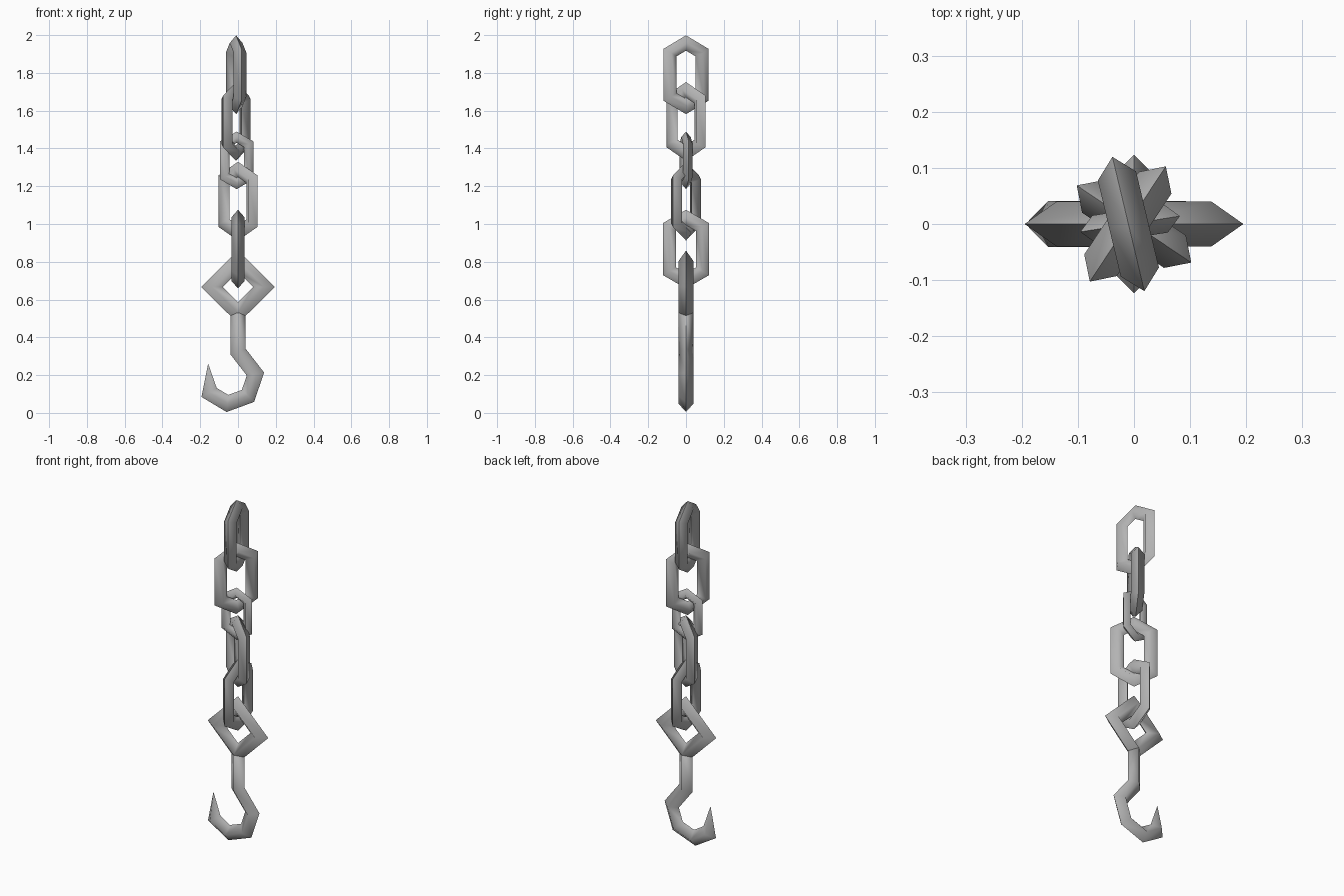
import bpy, bmesh, math
from mathutils import Vector

cube = bpy.data.objects.get("Cube")
if cube:
    bpy.data.objects.remove(cube, do_unlink=True)

# Single plain metal colour
metal = bpy.data.materials.new("grey_metal")
GREY = (0.45, 0.45, 0.45, 1)
metal.use_nodes = True
metal.diffuse_color = GREY
bsdf = next(n for n in metal.node_tree.nodes if n.type == "BSDF_PRINCIPLED")
bsdf.inputs["Base Color"].default_value = GREY


def diamond_tube(name, path, radius, closed=True):
    """Sweep a diamond section along an x-z path with mitred corners.
    An open path ends in a sharp point."""
    pts = [Vector((x, 0, z)) for x, z in path]
    count = len(pts)
    depth = Vector((0, 1, 0))
    bm = bmesh.new()
    rings = []
    for i, p in enumerate(pts):
        before = pts[i - 1] if closed or i > 0 else None
        after = pts[(i + 1) % count] if closed or i < count - 1 else None
        if after is None:
            rings.append([bm.verts.new(p)] * 4)
            continue
        d_out = (after - p).normalized()
        d_in = (p - before).normalized() if before is not None else d_out
        tangent = (d_in + d_out).normalized()
        side = tangent.cross(depth) * (radius / tangent.dot(d_out))
        offsets = (side, depth * radius, -side, -depth * radius)
        rings.append([bm.verts.new(p + o) for o in offsets])

    for i in range(count if closed else count - 1):
        a, b = rings[i], rings[(i + 1) % count]
        for k in range(4):
            j = (k + 1) % 4
            corners = list(dict.fromkeys((a[k], a[j], b[j], b[k])))
            bm.faces.new(corners)
        # Crisp ridges along the inner and outer rims
        for k in (0, 2):
            edge = bm.edges.get((a[k], b[k]))
            edge.smooth = False
    if not closed:
        bm.faces.new(rings[0])
    bmesh.ops.recalc_face_normals(bm, faces=bm.faces)
    for f in bm.faces:
        f.smooth = True

    mesh = bpy.data.meshes.new(name)
    bm.to_mesh(mesh)
    bm.free()
    mesh.materials.append(metal)
    obj = bpy.data.objects.new(name, mesh)
    bpy.context.collection.objects.link(obj)
    return obj


def chain_link(name, x, z, angle, size=1.0):
    """Elongated six-sided link turned about the vertical axis."""
    half = [(0, 0.168), (0.088, 0.117), (0.088, -0.117)]
    path = half + [(-u, -v) for u, v in half]
    path = [(u * size, v * size) for u, v in path]
    obj = diamond_tube(name, path, 0.035 * size)
    obj.location = (x, 0, z)
    obj.rotation_euler.z = math.radians(angle)


# Chain, from the top down
chain_link("chain_link_1", -0.01, 1.79, 103.4)
chain_link("chain_link_2", -0.011, 1.543, 56.6)
chain_link("chain_link_3", -0.007, 1.337, 9, 0.73)
chain_link("chain_link_4", 0, 1.121, -34)
chain_link("chain_link_5", 0, 0.867, 90)

# Square eye carrying the hook
diamond_tube("hook_eye", [(0, 0.803), (0.138, 0.667), (0, 0.53), (-0.138, 0.667)], 0.04)

# Shank, bend and pointed tip
hook_path = [(0, 0.53), (0, 0.325), (0.092, 0.206), (0.053, 0.09),
             (-0.056, 0.05), (-0.153, 0.108), (-0.158, 0.261)]
diamond_tube("hook", hook_path, 0.041, closed=False)
